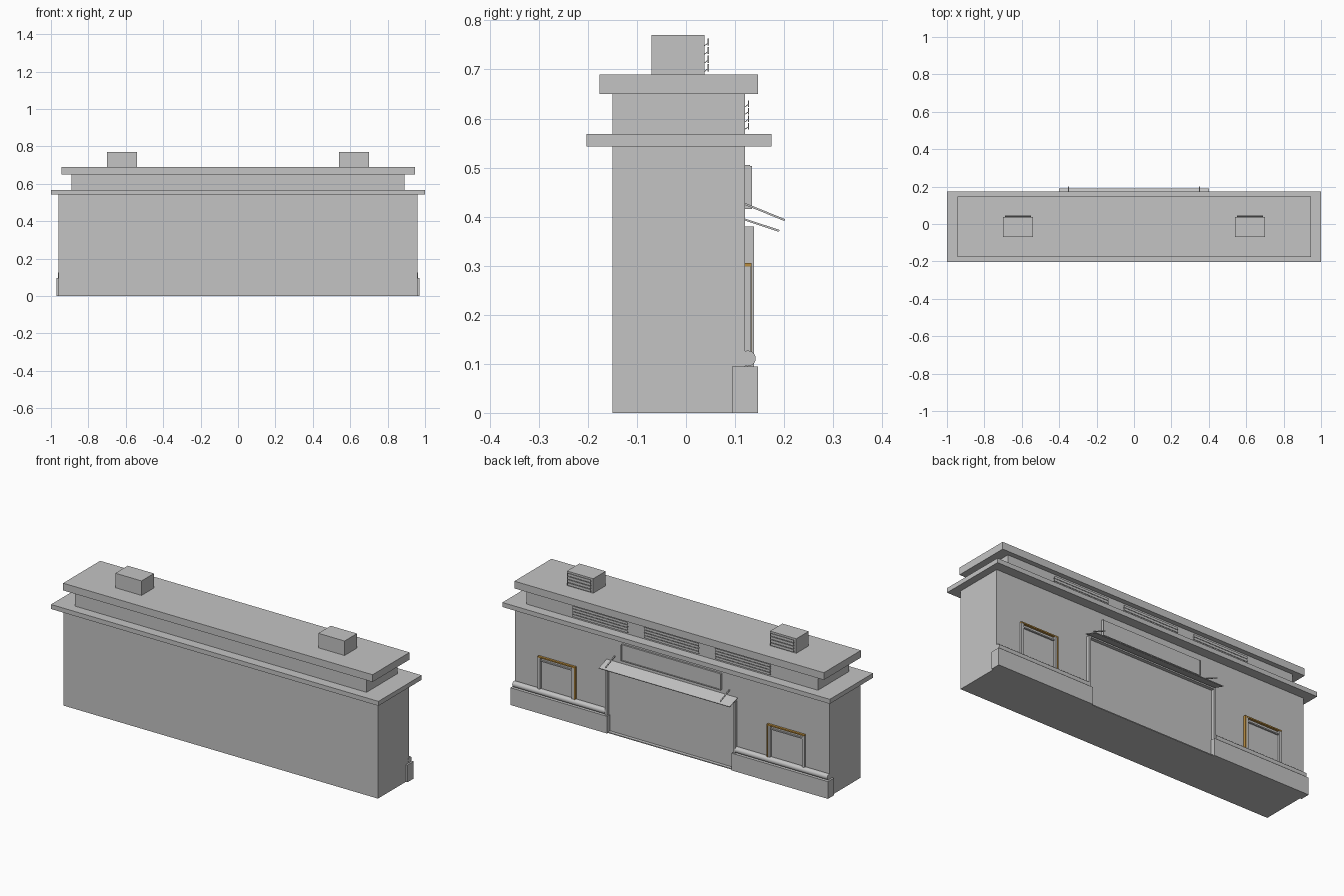
import bpy
import math

if "Cube" in bpy.data.objects:
    bpy.data.objects.remove(bpy.data.objects["Cube"])


def material(name, rgb):
    m = bpy.data.materials.new(name)
    m.diffuse_color = (*rgb, 1)
    m.use_nodes = True
    m.node_tree.nodes["Principled BSDF"].inputs["Base Color"].default_value = m.diffuse_color
    return m


GREY = material("pale grey", (0.55, 0.55, 0.55))
WOOD = material("ochre wood", (0.50, 0.27, 0.05))


def prism(name, profile, x0, x1, mat=GREY):
    """Extrude a (y, z) outline along x."""
    n = len(profile)
    verts = [(x, y, z) for x in (x0, x1) for y, z in profile]
    faces = [tuple(range(n))[::-1], tuple(range(n, 2 * n))]
    faces += [(i, (i + 1) % n, (i + 1) % n + n, i + n) for i in range(n)]
    mesh = bpy.data.meshes.new(name)
    mesh.from_pydata(verts, [], faces)
    mesh.materials.append(mat)
    ob = bpy.data.objects.new(name, mesh)
    bpy.context.collection.objects.link(ob)
    return ob


def box(name, x0, x1, y0, y1, z0, z1, mat=GREY):
    return prism(name, [(y0, z0), (y1, z0), (y1, z1), (y0, z1)], x0, x1, mat)


def slope(name, a, b, t, x0, x1):
    """Thin sloping slab from (y, z) point a to b."""
    dy, dz = b[0] - a[0], b[1] - a[1]
    d = math.hypot(dy, dz)
    ny, nz = -dz / d * t / 2, dy / d * t / 2
    pts = [(a[0] - ny, a[1] - nz), (b[0] - ny, b[1] - nz),
           (b[0] + ny, b[1] + nz), (a[0] + ny, a[1] + nz)]
    return prism(name, pts, x0, x1)


def louvre(name, x0, x1, wall, z0, z1, rows=4):
    """Upright slats, each with a sloping fin back to the wall."""
    h = (z1 - z0) / rows
    front = wall + 0.0085
    for i in range(rows):
        z = z0 + i * h
        box(name + "_slat", x0, x1, front - 0.0025, front, z, z + h * 0.86)
        slope(name + "_fin", (wall, z), (front - 0.001, z + h * 0.35), 0.0015, x0, x1)


# Main walls, ledge, upper storey and roof slab
box("walls", -0.96, 0.96, -0.15, 0.12, 0, 0.545)
box("ledge", -1, 1, -0.203, 0.174, 0.543, 0.568)
box("upper_wall", -0.89, 0.89, -0.15, 0.12, 0.567, 0.652)
box("roof_slab", -0.945, 0.945, -0.176, 0.147, 0.65, 0.69)

# Upper wall vents
for c in (-0.436, 0, 0.436):
    louvre("wall_vent", c - 0.168, c + 0.168, 0.12, 0.578, 0.639)

# Shopfront surround, threshold, canopy and sign board
box("threshold", -0.395, 0.395, 0.12, 0.139, 0, 0.005)
box("shopfront_head", -0.395, 0.395, 0.12, 0.139, 0.372, 0.38)
slope("canopy", (0.12, 0.394), (0.19, 0.371), 0.004, -0.4, 0.4)
box("sign_board", -0.305, 0.305, 0.12, 0.13, 0.418, 0.505)
box("sign_bottom_rim", -0.305, 0.305, 0.12, 0.135, 0.416, 0.42)

for s in (-1, 1):
    def side(name, a, b, *rest):
        lo, hi = sorted((s * a, s * b))
        return box(name, lo, hi, *rest)

    # Rooftop unit with its vent
    side("roof_unit", 0.54, 0.70, -0.07, 0.038, 0.69, 0.77)
    lo, hi = sorted((s * 0.55, s * 0.69))
    louvre("roof_vent", lo, hi, 0.038, 0.696, 0.766)

    # Shopfront posts, sign ends and canopy rods
    side("shopfront_post", 0.385, 0.397, 0.12, 0.139, 0, 0.38)
    side("sign_end", 0.30, 0.305, 0.12, 0.135, 0.418, 0.503)
    slope("canopy_rod", (0.12, 0.426), (0.201, 0.393), 0.004,
          s * 0.35 - 0.003, s * 0.35 + 0.003)

    # Plinth with a rounded rail on top
    side("plinth", 0.38, 0.97, 0.094, 0.147, 0, 0.095)
    lo, hi = sorted((s * 0.397, s * 0.962))
    ring = [(0.126 + 0.016 * math.cos(k * math.tau / 20),
             0.111 + 0.016 * math.sin(k * math.tau / 20)) for k in range(20)]
    rail = prism("plinth_rail", ring, lo, hi)
    bpy.context.view_layer.objects.active = rail
    rail.select_set(True)
    bpy.ops.object.shade_smooth_by_angle()
    rail.select_set(False)

    # Window frame with wooden trim over the head and inner jamb
    side("window_outer_jamb", 0.800, 0.815, 0.12, 0.132, 0.125, 0.298)
    side("window_inner_jamb", 0.592, 0.606, 0.12, 0.132, 0.125, 0.298)
    side("window_head", 0.606, 0.800, 0.12, 0.128, 0.278, 0.284)
    side("window_trim_top", 0.585, 0.815, 0.12, 0.133, 0.298, 0.305, WOOD)
    side("window_trim_side", 0.585, 0.592, 0.12, 0.133, 0.125, 0.298, WOOD)
